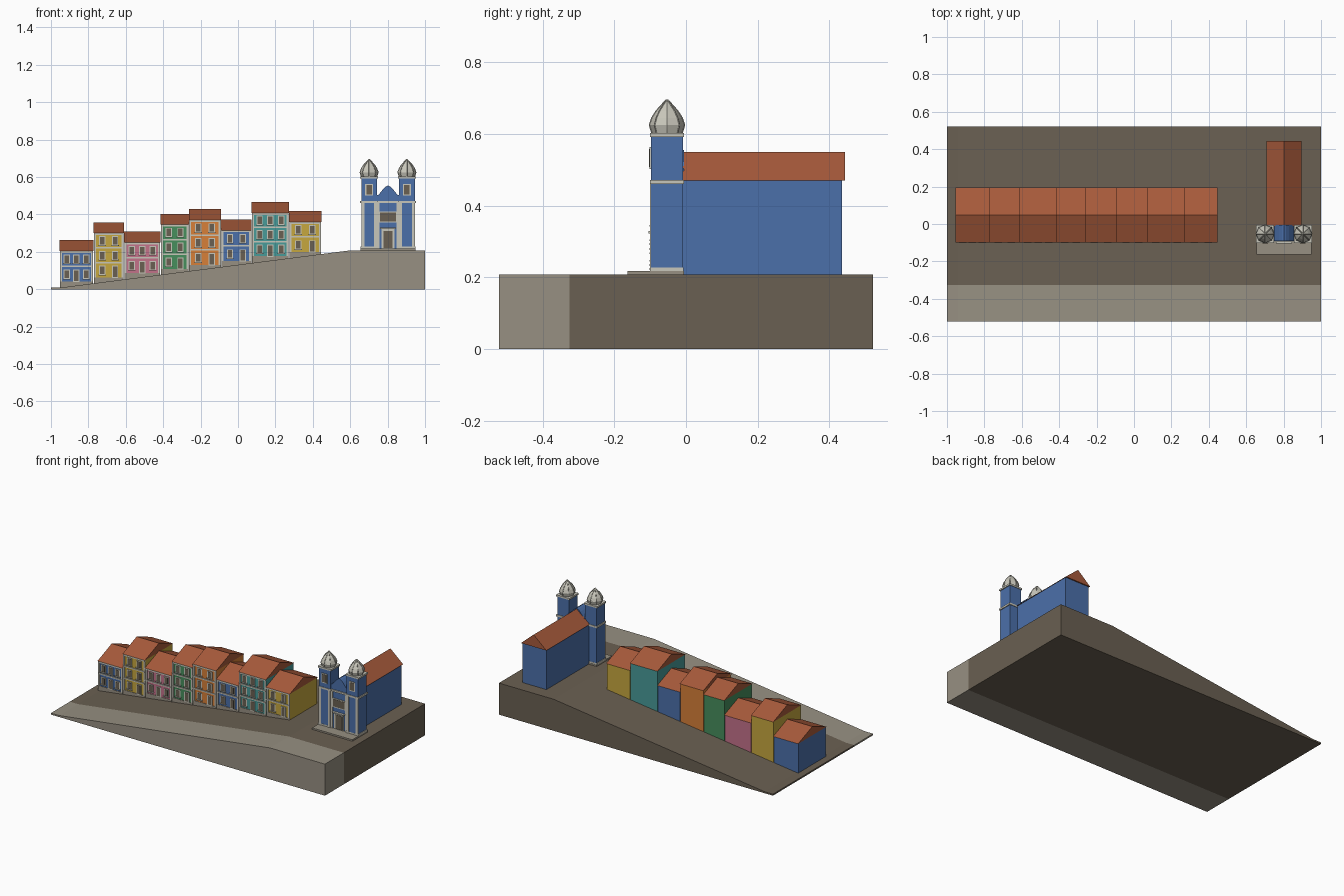
import bpy, bmesh, math
from mathutils import Vector

if "Cube" in bpy.data.objects:
    bpy.data.objects.remove(bpy.data.objects["Cube"], do_unlink=True)


def material(name, hexcode):
    """Flat material from an sRGB hex string, stored as linear values."""
    rgb = [int(hexcode[i:i + 2], 16) / 255 for i in (0, 2, 4)]
    lin = [((c + 0.055) / 1.055) ** 2.4 for c in rgb] + [1]
    m = bpy.data.materials.new(name)
    m.use_nodes = True
    m.diffuse_color = lin
    bsdf = next(n for n in m.node_tree.nodes if n.type == 'BSDF_PRINCIPLED')
    bsdf.inputs["Base Color"].default_value = lin
    return m


MATS = {n: material(n, h) for n, h in (
    ("earth", "6a6052"), ("stone", "979082"), ("trim", "c9c7bb"),
    ("terracotta", "a75a3b"), ("blue", "4b70aa"), ("yellow", "c6a73e"),
    ("pink", "c3728a"), ("green", "468e5c"), ("orange", "d78039"),
    ("teal", "489b98"))}


def finish(name, bm, mat):
    bmesh.ops.recalc_face_normals(bm, faces=bm.faces)
    mesh = bpy.data.meshes.new(name)
    bm.to_mesh(mesh)
    bm.free()
    mesh.materials.append(MATS[mat])
    ob = bpy.data.objects.new(name, mesh)
    bpy.context.collection.objects.link(ob)
    return ob


def extrude(bm, profile, a, b, axis="y"):
    """Extrude a (u, z) profile from a to b along the y or x axis."""
    at = (lambda u, z, t: (u, t, z)) if axis == "y" else (lambda u, z, t: (t, u, z))
    ends = [[bm.verts.new(at(u, z, t)) for u, z in profile] for t in (a, b)]
    bm.faces.new(ends[0])
    bm.faces.new(ends[1])
    for i in range(len(profile)):
        j = (i + 1) % len(profile)
        bm.faces.new((ends[0][i], ends[0][j], ends[1][j], ends[1][i]))


def prism(name, mat, profile, a, b, axis="y"):
    bm = bmesh.new()
    extrude(bm, profile, a, b, axis)
    return finish(name, bm, mat)


def boxes(name, mat, items):
    """One object made of boxes given as (x0, x1, y0, y1, z0, z1)."""
    bm = bmesh.new()
    for x0, x1, y0, y1, z0, z1 in items:
        extrude(bm, [(x0, z0), (x1, z0), (x1, z1), (x0, z1)], y0, y1)
    return finish(name, bm, mat)


def opening(frames, panes, x, z0, w, h, y, edge=0.005):
    """Framed opening on a wall at y, facing the front."""
    frames.append((x - w / 2 - edge, x + w / 2 + edge, y - 0.004, y + 0.002, z0 - edge, z0 + h + edge))
    panes.append((x - w / 2, x + w / 2, y - 0.0055, y, z0, z0 + h))


# Hill: sloping street with a paved front strip
HILL = [(-1, 0), (1, 0), (1, 0.208), (0.6, 0.208), (-0.94, 0.01), (-1, 0.01)]
prism("pavement", "stone", HILL, -0.522, -0.325)
prism("hillside", "earth", HILL, -0.325, 0.522)


def ground(x):
    return 0.01 + (x + 0.94) * 0.198 / 1.54


# Row of houses
FRONT, BACK, STOREY = -0.093, 0.19, 0.078


def house(n, x0, x1, colour, storeys, cols, eave):
    name = f"house_{n}"
    base = ground(x1) + 0.011
    step = (eave - base) / storeys
    boxes(name + "_walls", colour, [(x0, x1, FRONT, BACK, ground(x0) - 0.005, eave)])
    boxes(name + "_plinth", "stone",
          [(x0, x1, FRONT - 0.003, FRONT + 0.004, ground(x0) - 0.005, base)])
    prism(name + "_roof", "terracotta",
          [(-0.1, eave), (0.195, eave), (0.0475, eave + 0.058)], x0 - 0.002, x1 + 0.002, "x")
    # corner strips, storey bands and cornice
    trim = [(x, x + 0.011, FRONT - 0.004, FRONT + 0.002, base, eave) for x in (x0, x1 - 0.011)]
    trim += [(x0, x1, FRONT - 0.006, FRONT + 0.002, base + step * s - 0.004, base + step * s + 0.004)
             for s in range(1, storeys)]
    trim.append((x0, x1, FRONT - 0.006, FRONT + 0.002, eave - 0.01, eave))
    panes = []
    width = x1 - x0 - 0.022
    for s in range(storeys):
        for c in range(cols):
            x = x0 + 0.011 + width * (c + 0.5) / cols
            door = s == 0 and c == cols // 2
            z = base + step * s + (0.002 if door else 0.018)
            opening(trim, panes, x, z, 0.024, 0.056 if door else 0.04, FRONT)
            if not door:  # sill
                trim.append((x - 0.02, x + 0.02, FRONT - 0.009, FRONT, z - 0.007, z - 0.002))
    boxes(name + "_trim", "trim", trim)
    boxes(name + "_panes", "earth", panes)


HOUSES = [(-0.955, "blue", 2, 3, 0.205), (-0.773, "yellow", 3, 2, 0.3),
          (-0.61, "pink", 2, 3, 0.25), (-0.415, "green", 3, 2, 0.345),
          (-0.263, "orange", 3, 2, 0.37), (-0.09, "blue", 2, 2, 0.315),
          (0.073, "teal", 3, 3, 0.408), (0.273, "yellow", 2, 2, 0.36)]
STARTS = [h[0] for h in HOUSES] + [0.447]
for i, (x0, *rest) in enumerate(HOUSES):
    house(i + 1, x0 + 0.002, STARTS[i + 1] - 0.002, *rest)

# Church body
G, CX, TOP = 0.208, 0.802, 0.47
boxes("church_nave", "blue", [(CX - 0.088, CX + 0.088, -0.02, 0.435, G, TOP)])
prism("church_roof", "terracotta",
      [(CX - 0.093, TOP), (CX + 0.093, TOP), (CX, 0.55)], -0.01, 0.443)
boxes("church_step", "stone", [(CX - 0.147, CX + 0.147, -0.163, -0.005, G - 0.002, 0.218)])

# Central facade with shaped gable
half = [(0.062, G), (0.062, 0.503), (0.05, 0.505), (0.04, 0.518), (0.026, 0.536), (0.012, 0.549)]
prism("church_facade", "blue",
      [(CX + u, z) for u, z in half] + [(CX, 0.555)] + [(CX - u, z) for u, z in reversed(half)],
      -0.09, -0.005)

trim, panes = [], []
trim.append((CX - 0.06, CX + 0.06, -0.097, -0.085, 0.46, TOP + 0.002))
opening(trim, panes, CX, 0.22, 0.05, 0.092, -0.09, 0.009)
opening(trim, panes, CX, 0.363, 0.084, 0.048, -0.09, 0.006)
trim.append((CX - 0.042, CX + 0.042, -0.105, -0.088, 0.322, 0.33))
for side in (-1, 1):
    x = CX + side * 0.052
    trim.append((x - 0.007, x + 0.007, -0.095, -0.088, 0.218, 0.46))
boxes("church_facade_trim", "trim", trim)
boxes("church_facade_panes", "earth", panes)

# Bell towers with ribbed eight-sided domes
TY, R = -0.053, 0.042
DOME = [(0.041, 0.6), (0.049, 0.625), (0.042, 0.645), (0.03, 0.664), (0.014, 0.682), (0.002, 0.695)]


def tower(label, tx):
    boxes(f"{label}_tower", "blue", [(tx - R, tx + R, TY - R - 0.003, TY + R + 0.003, G, 0.594)])
    trim, panes = [], []
    for z0, z1, o in ((0.218, 0.228, 0.004), (0.46, 0.472, 0.006), (0.592, 0.603, 0.006)):
        trim.append((tx - R - o, tx + R + o, TY - R - o, TY + R + o, z0, z1))
    front = TY - R - 0.003
    for s in (-1, 1):  # corner strips below the cornice
        x = tx + s * (R - 0.008)
        trim.append((x - 0.008, x + 0.008, front - 0.003, front + 0.003, 0.218, 0.46))
    opening(trim, panes, tx, 0.508, 0.03, 0.05, front, 0.006)
    boxes(f"{label}_tower_trim", "trim", trim)
    boxes(f"{label}_tower_window", "earth", panes)
    # dome
    bm = bmesh.new()
    rings = [[bm.verts.new((tx + r * math.cos(a), TY + r * math.sin(a), z))
              for a in (k * math.pi / 4 for k in range(8))] for r, z in DOME]
    for lo, hi in zip(rings, rings[1:]):
        for k in range(8):
            j = (k + 1) % 8
            bm.faces.new((lo[k], lo[j], hi[j], hi[k]))
    bm.faces.new(rings[0])
    bm.faces.new(rings[-1])
    finish(f"{label}_dome", bm, "trim")
    # ribs
    curve = bpy.data.curves.new(f"{label}_dome_ribs", 'CURVE')
    curve.dimensions = '3D'
    curve.bevel_depth, curve.bevel_resolution = 0.002, 0
    for k in range(8):
        a = k * math.pi / 4
        sp = curve.splines.new('POLY')
        sp.points.add(len(DOME) - 1)
        for p, (r, z) in zip(sp.points, DOME):
            p.co = (tx + r * math.cos(a), TY + r * math.sin(a), z, 1)
    curve.materials.append(MATS["trim"])
    bpy.context.collection.objects.link(bpy.data.objects.new(f"{label}_dome_ribs", curve))


tower("right", CX - 0.101)
tower("left", CX + 0.101)
